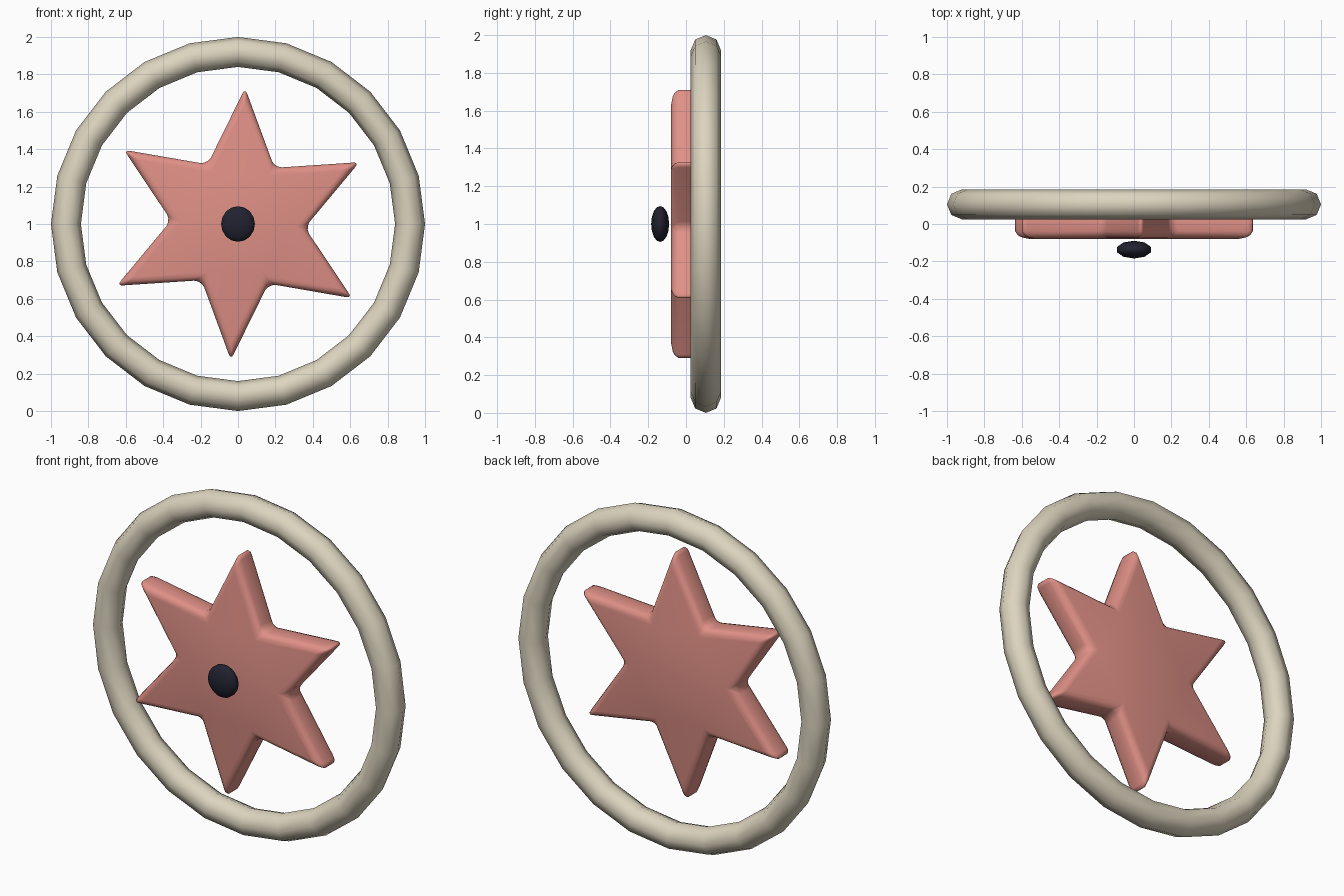
import bpy, bmesh, math

cube = bpy.data.objects.get("Cube")
if cube:
    bpy.data.objects.remove(cube, do_unlink=True)


def material(name, rgb):
    m = bpy.data.materials.new(name)
    m.use_nodes = True
    m.diffuse_color = (*rgb, 1)
    m.node_tree.nodes["Principled BSDF"].inputs["Base Color"].default_value = (*rgb, 1)
    return m


def finish(obj, name, mat):
    obj.name = name
    obj.data.materials.append(mat)
    for p in obj.data.polygons:
        p.use_smooth = True


cream = material("cream", (0.72, 0.66, 0.52))
coral = material("coral pink", (0.74, 0.28, 0.24))
ink = material("dark navy", (0.016, 0.016, 0.03))

# Outer ring, standing upright
bpy.ops.mesh.primitive_torus_add(
    major_segments=24, minor_segments=8, major_radius=0.92, minor_radius=0.08,
    location=(0, 0.105, 1), rotation=(math.pi / 2, 0, 0))
finish(bpy.context.object, "ring", cream)

# Six-pointed star: an extruded outline with rounded edges
bm = bmesh.new()
outline = []
for i in range(12):
    a = math.radians(87 + 30 * i)
    r = 0.358 if i % 2 else 0.728
    outline.append(bm.verts.new((r * math.cos(a), -0.08, r * math.sin(a))))
face = bm.faces.new(outline)
extruded = bmesh.ops.extrude_face_region(bm, geom=[face], use_keep_orig=True)
moved = [g for g in extruded["geom"] if isinstance(g, bmesh.types.BMVert)]
bmesh.ops.translate(bm, verts=moved, vec=(0, 0.16, 0))
bmesh.ops.recalc_face_normals(bm, faces=bm.faces)
mesh = bpy.data.meshes.new("star")
bm.to_mesh(mesh)
bm.free()
star = bpy.data.objects.new("star", mesh)
bpy.context.collection.objects.link(star)
star.location.z = 1
finish(star, "star", coral)
bevel = star.modifiers.new("rounded edges", "BEVEL")
bevel.width = 0.04
bevel.segments = 3

# Flattened centre button in front of the star
bpy.ops.mesh.primitive_uv_sphere_add(segments=10, ring_count=8, radius=0.095,
                                     location=(0, -0.137, 1))
button = bpy.context.object
button.scale.y = 0.5
finish(button, "centre_button", ink)
